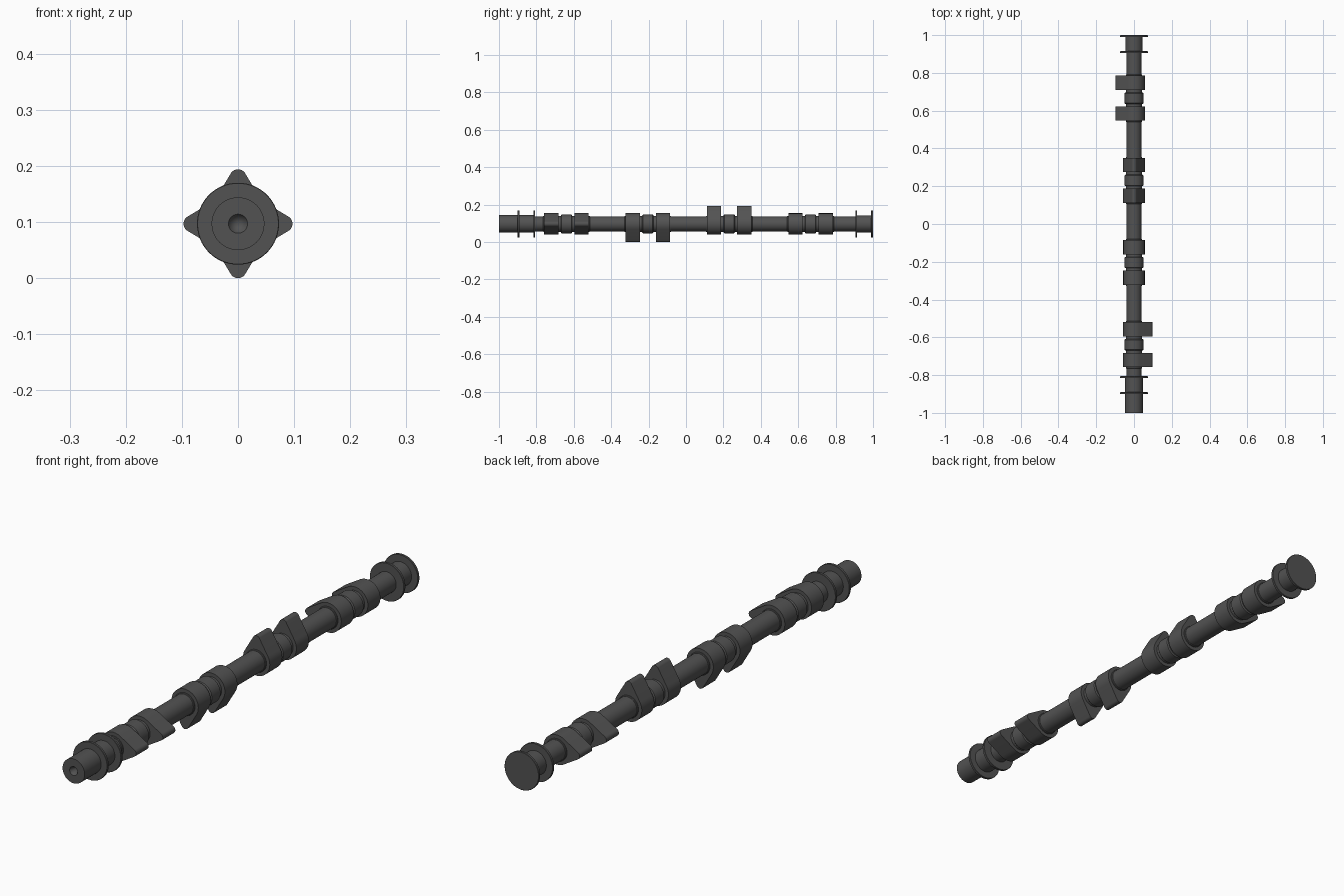
import bpy, bmesh, math
from mathutils import Vector

if "Cube" in bpy.data.objects:
    bpy.data.objects.remove(bpy.data.objects["Cube"], do_unlink=True)

AXIS_Z = 0.097
SEGMENTS = 64

steel = bpy.data.materials.new("dark_steel")
steel.use_nodes = True
colour = (0.085, 0.085, 0.085, 1)
steel.diffuse_color = colour
steel.node_tree.nodes["Principled BSDF"].inputs["Base Color"].default_value = colour


def finish(name, bm):
    bmesh.ops.recalc_face_normals(bm, faces=bm.faces)
    mesh = bpy.data.meshes.new(name)
    bm.to_mesh(mesh)
    bm.free()
    mesh.materials.append(steel)
    ob = bpy.data.objects.new(name, mesh)
    bpy.context.collection.objects.link(ob)
    ob.location.z = AXIS_Z
    bpy.ops.object.select_all(action="DESELECT")
    ob.select_set(True)
    bpy.context.view_layer.objects.active = ob
    bpy.ops.object.shade_smooth_by_angle(angle=math.radians(30))
    return ob


def lathe(name, profile):
    """Turn (radius, y) points around the shaft axis."""
    bm = bmesh.new()
    verts = [bm.verts.new((r, y, 0)) for r, y in profile]
    edges = [bm.edges.new(pair) for pair in zip(verts, verts[1:])]
    bmesh.ops.spin(bm, geom=verts + edges, cent=(0, 0, 0), axis=(0, 1, 0),
                   angle=math.tau, steps=SEGMENTS, use_duplicate=False)
    bmesh.ops.remove_doubles(bm, verts=bm.verts, dist=1e-5)
    return finish(name, bm)


def drum(name, y, width, radius, chamfer):
    a, b = y - width / 2, y + width / 2
    return lathe(name, [(0, a), (radius - chamfer, a), (radius, a + chamfer),
                        (radius, b - chamfer), (radius - chamfer, b), (0, b)])


def cam_lobe(name, y, direction, width=0.076):
    """Base circle and nose circle joined by tangent flanks."""
    base, nose, reach = 0.057, 0.015, 0.082
    tangent = math.acos((base - nose) / reach)
    outline = []
    for i in range(17):
        t = -tangent + 2 * tangent * i / 16
        outline.append((reach + nose * math.cos(t), nose * math.sin(t)))
    for i in range(41):
        t = tangent + (math.tau - 2 * tangent) * i / 40
        outline.append((base * math.cos(t), base * math.sin(t)))
    c, s = math.cos(direction), math.sin(direction)
    bm = bmesh.new()
    face = bm.faces.new([bm.verts.new((u * c - v * s, y - width / 2, u * s + v * c))
                         for u, v in outline])
    new = bmesh.ops.extrude_face_region(bm, geom=[face])["geom"]
    bmesh.ops.translate(bm, vec=Vector((0, width, 0)),
                        verts=[g for g in new if isinstance(g, bmesh.types.BMVert)])
    return finish(name, bm)


# Main shaft with thicker ends and a conical centre hole at the front
lathe("shaft", [(0, -0.97), (0.017, -1), (0.047, -1), (0.047, -0.81),
                (0.04, -0.81), (0.04, 0.905), (0.046, 0.905), (0.046, 0.99), (0, 0.99)])

# Thin thrust flanges
for name, y in (("front_outer_flange", -0.895), ("front_inner_flange", -0.811),
                ("rear_inner_flange", 0.91), ("rear_end_flange", 0.995)):
    drum(name, y, 0.01, 0.073, 0.001)

# Four groups, each a bearing journal between two lobes pointing the same way
groups = (("first", -0.639, 0), ("second", -0.204, -math.pi / 2),
          ("third", 0.231, math.pi / 2), ("fourth", 0.666, math.pi))
for name, y, direction in groups:
    drum(name + "_journal", y, 0.06, 0.05, 0.004)
    drum(name + "_collar", y, 0.25, 0.043, 0.002)
    for side, offset in (("front", -0.081), ("rear", 0.081)):
        cam_lobe(f"{name}_{side}_lobe", y + offset, direction)
